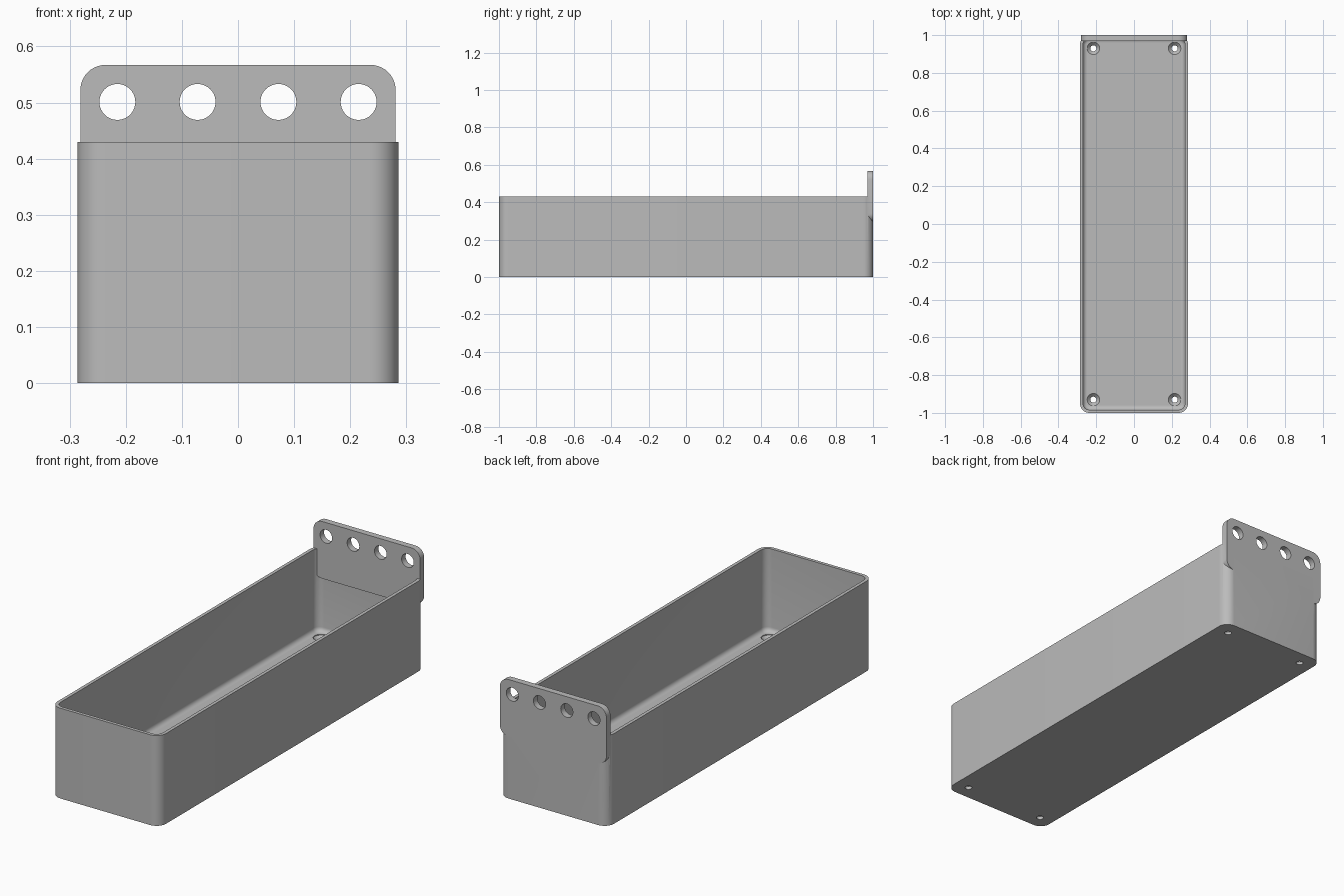
import bpy, bmesh, math
from mathutils import Matrix, Vector

if "Cube" in bpy.data.objects:
    bpy.data.objects.remove(bpy.data.objects["Cube"])

grey = bpy.data.materials.new("plain grey")
grey.diffuse_color = (0.5, 0.5, 0.5, 1)
grey.use_nodes = True
grey.node_tree.nodes["Principled BSDF"].inputs["Base Color"].default_value = grey.diffuse_color


def rounded(hx, hy, r, n=10):
    """Outline points of a rounded rectangle, counter-clockwise."""
    pts = []
    for k, (sx, sy) in enumerate([(1, 1), (-1, 1), (-1, -1), (1, -1)]):
        for i in range(n + 1):
            a = math.pi / 2 * (k + i / n)
            pts.append((sx * (hx - r) + r * math.cos(a), sy * (hy - r) + r * math.sin(a)))
    return pts


def loft(name, loops):
    """Solid skinned through equal-length loops, capped at both ends."""
    bm = bmesh.new()
    rings = [[bm.verts.new(p) for p in loop] for loop in loops]
    for a, b in zip(rings, rings[1:]):
        for i in range(len(a)):
            j = (i + 1) % len(a)
            bm.faces.new((a[i], a[j], b[j], b[i]))
    bm.faces.new(rings[0][::-1])
    bm.faces.new(rings[-1])
    bmesh.ops.recalc_face_normals(bm, faces=bm.faces)
    me = bpy.data.meshes.new(name)
    bm.to_mesh(me)
    bm.free()
    me.materials.append(grey)
    ob = bpy.data.objects.new(name, me)
    bpy.context.collection.objects.link(ob)
    return ob


def ring(r, n=40):
    return [(r * math.cos(2 * math.pi * i / n), r * math.sin(2 * math.pi * i / n)) for i in range(n)]


def boolean(target, other, op):
    m = target.modifiers.new(op, 'BOOLEAN')
    m.operation, m.object, m.solver = op, other, 'EXACT'
    bpy.context.view_layer.objects.active = target
    bpy.ops.object.modifier_apply(modifier=m.name)
    bpy.data.objects.remove(other)


HX, HY, H, R, WALL, FLOOR, FIL = 0.286, 1.0, 0.43, 0.05, 0.016, 0.035, 0.022

# Open tray: outer shell, rim, inner wall, filleted floor
profile = [(0, 0), (0, H), (WALL, H)]
for i in range(7):
    a = math.pi / 2 * i / 6
    profile.append((WALL + FIL * (1 - math.cos(a)), FLOOR + FIL * (1 - math.sin(a))))
tray = loft("tray", [[(x, y, z) for x, y in rounded(HX - d, HY - d, R - d)] for d, z in profile])

# Hanging plate on the back, with rounded corners
Z0, Z1 = 0.295, 0.567
plate = loft("hanging_plate", [[(x, y, z + (Z0 + Z1) / 2) for x, z in rounded(0.281, (Z1 - Z0) / 2, 0.045)]
                               for y in (0.97, 1.0)])
boolean(tray, plate, 'UNION')

# Four hanging holes
for x in (-0.215, -0.072, 0.072, 0.215):
    hole = loft("hole_cutter", [[(x + u, y, 0.501 + v) for u, v in ring(0.032)] for y in (0.9, 1.1)])
    boolean(tray, hole, 'DIFFERENCE')

# Countersunk screw holes in the floor corners
for sx in (-1, 1):
    for sy in (-1, 1):
        steps = [(0.016, -0.05), (0.016, 0.014), (0.033, 0.031), (0.033, 0.12)]
        screw = loft("screw_cutter", [[(sx * 0.215 + u, sy * 0.93 + v, z) for u, v in ring(r)] for r, z in steps])
        boolean(tray, screw, 'DIFFERENCE')

tray.name = "wall_tray"
bpy.ops.object.select_all(action='DESELECT')
tray.select_set(True)
bpy.context.view_layer.objects.active = tray
bpy.ops.object.shade_smooth_by_angle(angle=math.radians(30))
